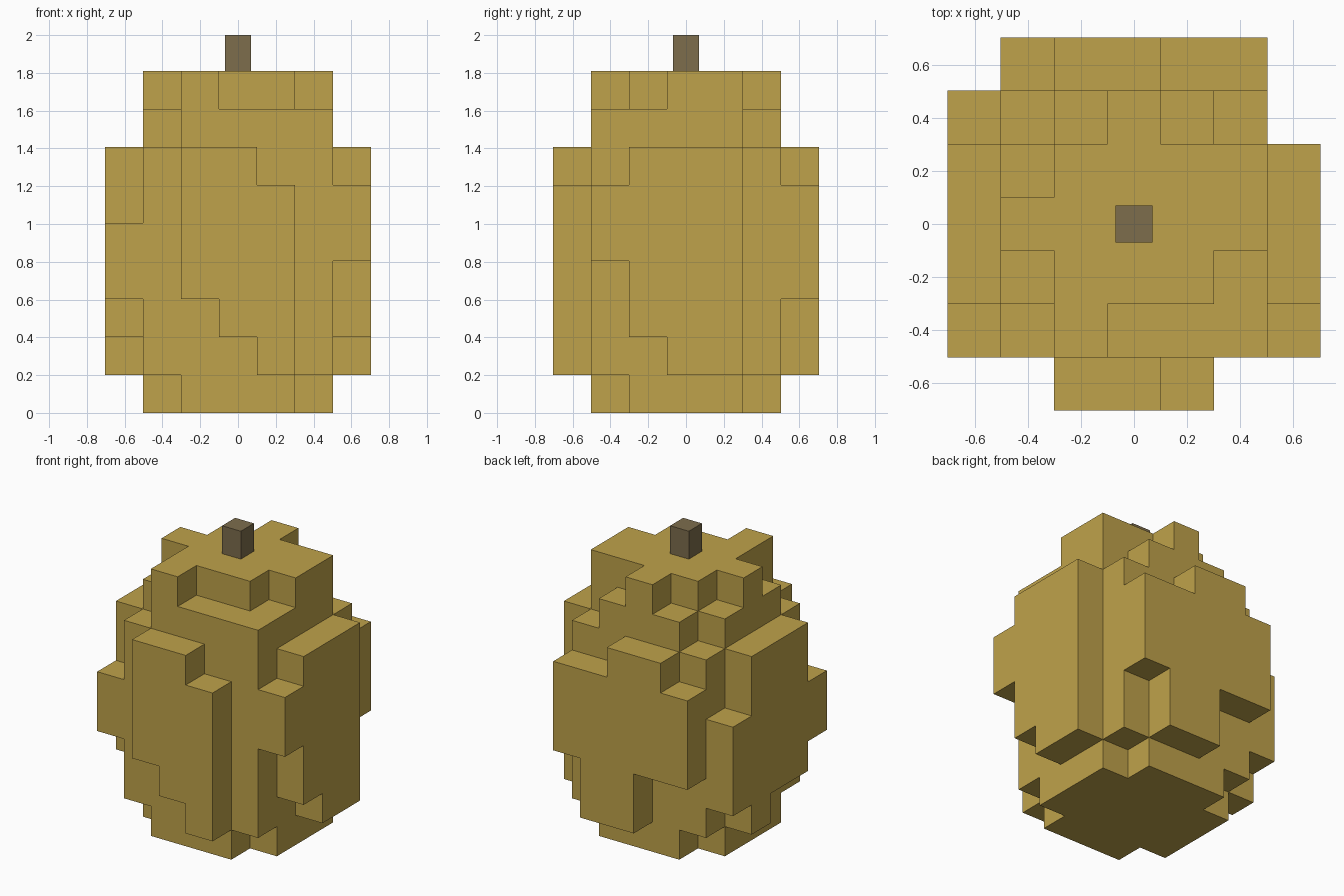
import bpy, bmesh
from mathutils import Vector

if "Cube" in bpy.data.objects:
    bpy.data.objects.remove(bpy.data.objects["Cube"])

U = 0.2012          # edge of one block
TOP = 9 * U         # top of the body


def material(name, rgb):
    m = bpy.data.materials.new(name)
    m.diffuse_color = (*rgb, 1.0)
    m.use_nodes = True
    m.node_tree.nodes["Principled BSDF"].inputs["Base Color"].default_value = m.diffuse_color
    return m


def add_object(name, bm, mat):
    me = bpy.data.meshes.new(name)
    bm.to_mesh(me)
    bm.free()
    me.materials.append(mat)
    ob = bpy.data.objects.new(name, me)
    bpy.context.collection.objects.link(ob)
    return ob


gold = material("straw_gold", (0.521, 0.362, 0.069))
brown = material("stem_brown", (0.205, 0.153, 0.073))

cells = set()


def fill(x0, x1, y0, y1, z0, z1):
    """Fill block columns x0..x1, y0..y1 (inclusive) from level z0 up to z1."""
    for i in range(x0, x1 + 1):
        for j in range(y0, y1 + 1):
            for k in range(z0, z1):
                cells.add((i, j, k))


# foot: square without its corners
fill(-1, 1, -2, 2, 0, 1)
fill(-2, 2, -1, 1, 0, 1)
# main core
fill(-2, 2, -2, 2, 1, 7)
# shoulder level
fill(-2, 2, -1, 1, 7, 8)
fill(-1, 1, 2, 2, 7, 8)
fill(-1, 2, -2, -2, 7, 8)
# crown level
fill(-1, 1, -1, 1, 8, 9)
fill(-2, -2, 0, 0, 8, 9)
fill(2, 2, 0, 1, 8, 9)
fill(-1, -1, -2, -2, 8, 9)
fill(0, 0, 2, 2, 8, 9)

# ragged plates on each side: position along the side, bottom, top
front = [(-1, 3, 7), (0, 2, 7), (1, 1, 6)]
back = [(-2, 3, 6), (-1, 3, 7), (0, 1, 7), (1, 1, 6), (2, 3, 6)]
right = [(-2, 4, 6), (-1, 2, 7), (0, 1, 7), (1, 1, 7)]
left = [(-2, 3, 5), (-1, 2, 7), (0, 2, 7), (1, 1, 7), (2, 2, 5)]
for side, plate in ((-3, front), (3, back)):
    for p, z0, z1 in plate:
        fill(p, p, side, side, z0, z1)
for side, plate in ((3, right), (-3, left)):
    for p, z0, z1 in plate:
        fill(side, side, p, p, z0, z1)

# body: skin only the exposed block faces, then merge the flat areas
bm = bmesh.new()
for c in sorted(cells):
    centre = Vector((c[0], c[1], c[2] + 0.5))
    for axis in range(3):
        for s in (-1, 1):
            n = [0, 0, 0]
            n[axis] = s
            if tuple(a + b for a, b in zip(c, n)) in cells:
                continue
            u, v = Vector((0, 0, 0)), Vector((0, 0, 0))
            u[(axis + 1) % 3] = 0.5
            v[(axis + 2) % 3] = 0.5 * s
            mid = centre + Vector(n) * 0.5
            corners = (mid - u - v, mid + u - v, mid + u + v, mid - u + v)
            bm.faces.new([bm.verts.new(p * U) for p in corners])
bmesh.ops.remove_doubles(bm, verts=bm.verts, dist=0.001)
bmesh.ops.dissolve_limit(bm, angle_limit=0.01, verts=bm.verts, edges=bm.edges)
add_object("body", bm, gold)

# stem on top
bm = bmesh.new()
bmesh.ops.create_cube(bm, size=1.0)
h = 2.0 - TOP
for v in bm.verts:
    v.co = Vector((v.co.x * 0.14, v.co.y * 0.14, TOP + (v.co.z + 0.5) * h))
add_object("stem", bm, brown)
